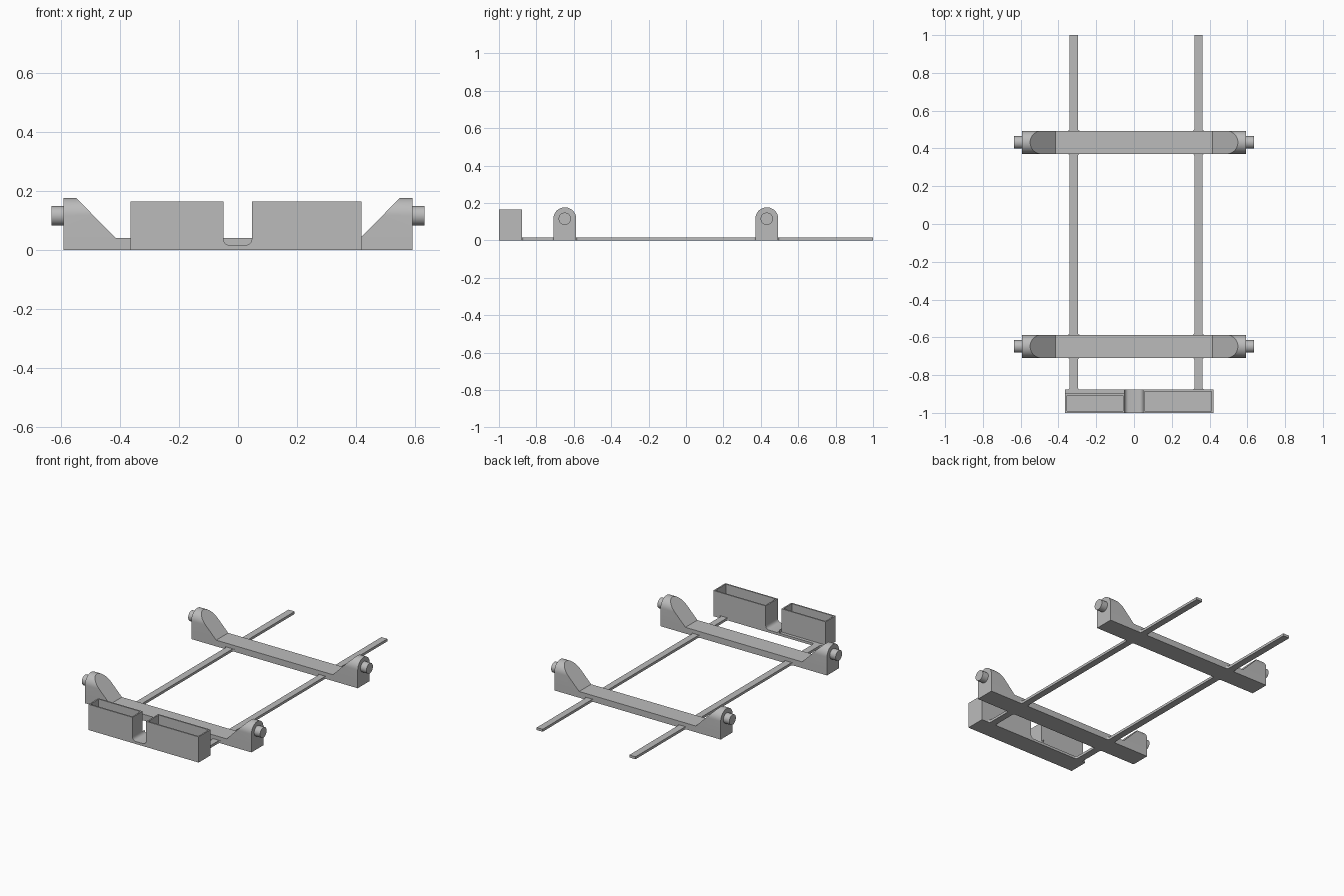
import bpy, bmesh, math

if "Cube" in bpy.data.objects:
    bpy.data.objects.remove(bpy.data.objects["Cube"])

grey = bpy.data.materials.new("light grey")
grey.diffuse_color = (0.5, 0.5, 0.5, 1)
grey.use_nodes = True
grey.node_tree.nodes["Principled BSDF"].inputs["Base Color"].default_value = grey.diffuse_color


def finish(name, bm, smooth=False):
    bmesh.ops.remove_doubles(bm, verts=bm.verts, dist=1e-6)
    bmesh.ops.recalc_face_normals(bm, faces=bm.faces)
    me = bpy.data.meshes.new(name)
    bm.to_mesh(me)
    bm.free()
    me.materials.append(grey)
    ob = bpy.data.objects.new(name, me)
    bpy.context.collection.objects.link(ob)
    if smooth:
        bpy.context.view_layer.objects.active = ob
        ob.select_set(True)
        bpy.ops.object.shade_smooth_by_angle(angle=math.radians(30))
        ob.select_set(False)
    return ob


def prism(name, outline, vec, smooth=False):
    """Extrude a closed 3D outline along vec."""
    bm = bmesh.new()
    face = bm.faces.new([bm.verts.new(p) for p in outline])
    new = bmesh.ops.extrude_face_region(bm, geom=[face])["geom"]
    bmesh.ops.translate(bm, vec=vec, verts=[v for v in new if isinstance(v, bmesh.types.BMVert)])
    return finish(name, bm, smooth)


def fillet(cx, cy, r, a0, a1, n=5):
    """Arc points from angle a0 to a1, in degrees."""
    return [(cx + r * math.cos(math.radians(a0 + (a1 - a0) * i / n)),
             cy + r * math.sin(math.radians(a0 + (a1 - a0) * i / n))) for i in range(n + 1)]


END, PIN_X, AXIS_Z, R = 0.592, 0.634, 0.116, 0.061
BEAM_Z, SLOPE_X, TOP_X = 0.04, 0.415, 0.55
PLATE = 0.016


def cross_bar(name, y):
    """Beam with a rounded upright at each end, cut by a sloping plane."""
    bm = bmesh.new()
    arch = [(y - R, BEAM_Z)] + [(y + dy, z) for dy, z in fillet(0, AXIS_Z, R, 180, 0, 24)] + [(y + R, BEAM_Z)]
    run = (TOP_X - SLOPE_X) / (AXIS_Z + R - BEAM_Z)
    outer, inner, foot = {}, {}, {}
    for s in (-1, 1):
        outer[s] = [bm.verts.new((s * END, py, z)) for py, z in arch]
        inner[s] = [bm.verts.new((s * (SLOPE_X + run * (z - BEAM_Z)), py, z)) for py, z in arch]
        foot[s] = [bm.verts.new((s * END, y + e * R, 0)) for e in (-1, 1)]
        bm.faces.new([foot[s][0]] + outer[s] + [foot[s][1]])
        bm.faces.new(inner[s])
        for i in range(len(arch) - 1):
            bm.faces.new((outer[s][i], outer[s][i + 1], inner[s][i + 1], inner[s][i]))
    for k, i in ((0, 0), (1, -1)):
        bm.faces.new((foot[-1][k], foot[1][k], outer[1][i], inner[1][i], inner[-1][i], outer[-1][i]))
    bm.faces.new((inner[-1][0], inner[1][0], inner[1][-1], inner[-1][-1]))
    bm.faces.new((foot[-1][0], foot[1][0], foot[1][1], foot[-1][1]))
    finish(name, bm, True)
    # Pins on both ends
    for side, s in (("left", -1), ("right", 1)):
        circle = fillet(y, AXIS_Z, 0.033, 0, 360, 32)[:-1]
        prism(f"{name}_{side}_pin", [(s * END, a, b) for a, b in circle], (s * (PIN_X - END), 0, 0), True)


BARS = {"front_cross_bar": -0.648, "back_cross_bar": 0.432}
for bar_name, bar_y in BARS.items():
    cross_bar(bar_name, bar_y)

# Thin rails in segments, flared where they meet the bars and the tray
TRAY_BACK = -0.877
f = 0.012
b0, b1 = BARS.values()
segments = [(TRAY_BACK, b0 - R, True), (b0 + R, b1 - R, True), (b1 + R, 1.0, False)]
for side, x0, x1 in (("left", -0.341, -0.297), ("right", 0.320, 0.362)):
    for i, (y0, y1, flare_end) in enumerate(segments):
        pts = fillet(x0 - f, y0 + f, f, -90, 0)
        pts += fillet(x0 - f, y1 - f, f, 0, 90) if flare_end else [(x0, y1)]
        pts += fillet(x1 + f, y1 - f, f, 90, 180) if flare_end else [(x1, y1)]
        pts += fillet(x1 + f, y0 + f, f, 180, 270)
        prism(f"{side}_rail_{i + 1}", [(a, b, 0) for a, b in pts], (0, 0, PLATE), True)


def open_box(name, x0, x1, y0, y1, top, wall):
    """Open-topped box whose floor lies at the plate height."""
    bm = bmesh.new()
    rings = []
    for w, z in ((0, 0), (0, top), (wall, top), (wall, PLATE)):
        rings.append([bm.verts.new(p) for p in ((x0 + w, y0 + w, z), (x1 - w, y0 + w, z),
                                                (x1 - w, y1 - w, z), (x0 + w, y1 - w, z))])
    for a, b in zip(rings, rings[1:]):
        for i in range(4):
            bm.faces.new((a[i], a[(i + 1) % 4], b[(i + 1) % 4], b[i]))
    bm.faces.new(rings[0])
    bm.faces.new(rings[-1])
    finish(name, bm)


# Tray: two open boxes, a ledge behind the left one, and a rounded slot between
L0, L1, R0, R1, TOP = -0.365, -0.05, 0.047, 0.42, 0.165
open_box("left_box", L0, L1, -1, -0.898, TOP, 0.009)
open_box("right_box", R0, R1, -1, TRAY_BACK, TOP, 0.009)
prism("tray_ledge", [(L0, -0.898, 0), (L1, -0.898, 0), (L1, TRAY_BACK, 0), (L0, TRAY_BACK, 0)], (0, 0, PLATE))
g = 0.022
slot = [(L1, 0)] + fillet(L1 + g, PLATE + g, g, 180, 270) + fillet(R0 - g, PLATE + g, g, 270, 360) + [(R0, 0)]
prism("slot_floor", [(a, -1, z) for a, z in slot], (0, TRAY_BACK + 1, 0), True)
